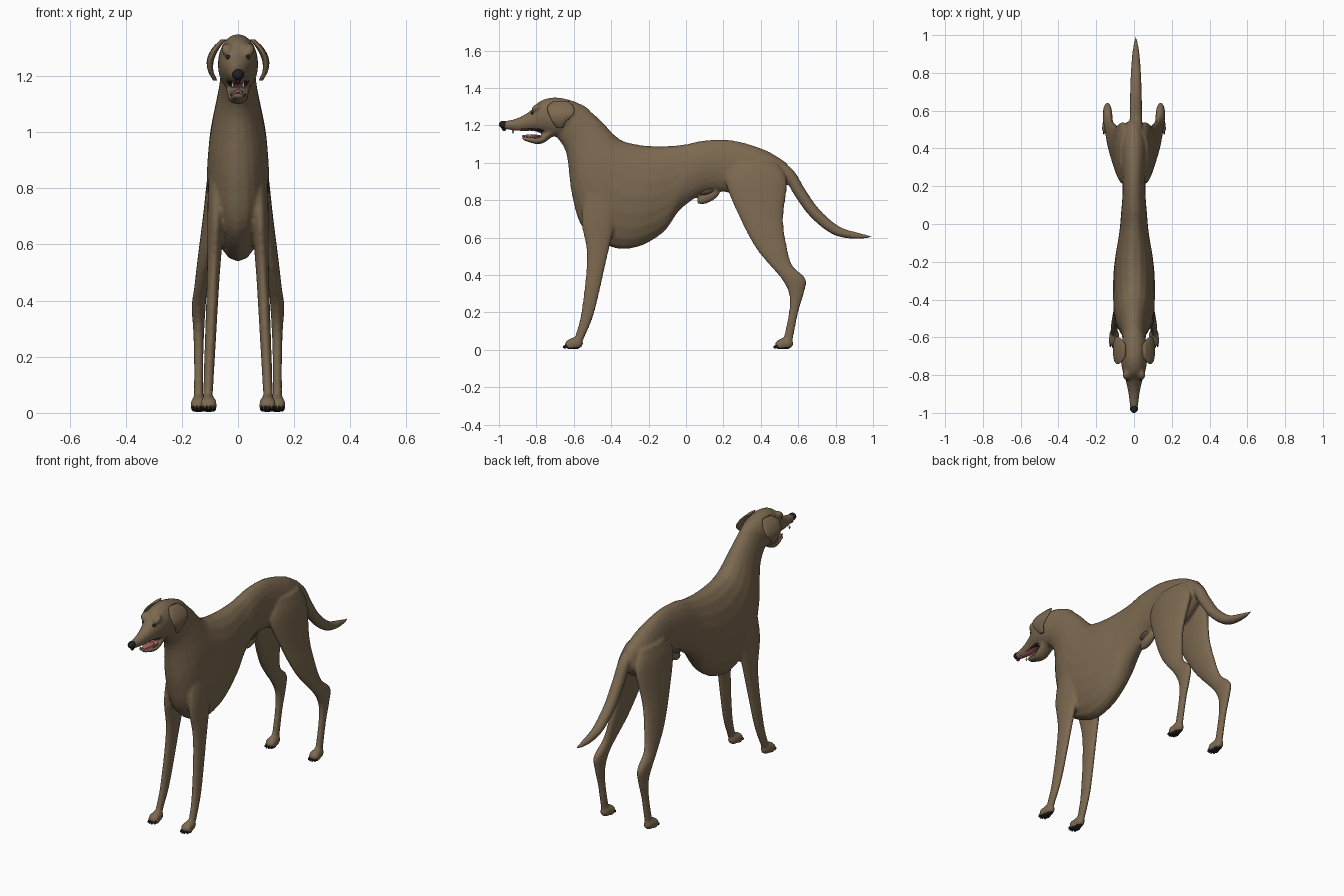
import bpy, bmesh
from math import sin, cos, pi
from mathutils import Vector, Matrix

cube = bpy.data.objects.get("Cube")
if cube:
    bpy.data.objects.remove(cube, do_unlink=True)


def material(name, *rgb):
    mat = bpy.data.materials.new(name)
    mat.use_nodes = True
    mat.diffuse_color = (*rgb, 1)
    shader = mat.node_tree.nodes["Principled BSDF"]
    shader.inputs["Base Color"].default_value = (*rgb, 1)
    shader.inputs["Roughness"].default_value = 0.8
    return mat


coat = material("brown coat", 0.2, 0.14, 0.08)
black = material("black skin", 0.015, 0.015, 0.015)
grey = material("grey skin", 0.08, 0.07, 0.05)
pink = material("pink mouth", 0.45, 0.13, 0.13)
ivory = material("ivory teeth", 0.6, 0.6, 0.5)


def smooth_path(stations, steps=5):
    """Pass a Catmull-Rom spline through the stations."""
    pts = [Vector(s) for s in stations]
    pts = [2 * pts[0] - pts[1]] + pts + [2 * pts[-1] - pts[-2]]
    for before, start, end, after in zip(pts, pts[1:], pts[2:], pts[3:]):
        leave, arrive = (end - before) / 2, (after - start) / 2
        for i in range(steps):
            t = i / steps
            ease = t * t * (3 - 2 * t)
            yield (start.lerp(end, ease) + leave * t * (1 - t) ** 2
                   - arrive * t * t * (1 - t))
    yield pts[-2]


def loft(bm, stations, side=1, sides=20):
    """Skin ovals given by (x, upper y, upper z, lower y, lower z, half width)."""
    angles = [2 * pi * k / sides for k in range(sides)]
    rings = []
    for x, upper_y, upper_z, lower_y, lower_z, width in smooth_path(stations):
        upper = Vector((x * side, upper_y, upper_z))
        lower = Vector((x * side, lower_y, lower_z))
        middle, half = (upper + lower) / 2, (upper - lower) / 2
        rings.append([bm.verts.new(middle + Vector((width * cos(a), 0, 0)) + half * sin(a))
                      for a in angles])
    faces = [bm.faces.new(rings[0]), bm.faces.new(rings[-1])]
    for ring, following in zip(rings, rings[1:]):
        for k in range(sides):
            faces.append(bm.faces.new((ring[k - 1], ring[k], following[k], following[k - 1])))
    bmesh.ops.recalc_face_normals(bm, faces=faces)


def central(rows):
    """Stations on the middle plane."""
    return [(0, *row) for row in rows]


def upright(rows, x_rule, width_rule):
    """Level stations from (z, front y, back y)."""
    return [(x_rule(z), front, z, back, z, width_rule(back - front)) for z, front, back in rows]


def ball(bm, centre, size, tilt=0):
    """Ellipsoid, tilted about the x axis."""
    matrix = (Matrix.Translation(centre) @ Matrix.Rotation(tilt, 4, 'X')
              @ Matrix.Diagonal((*size, 1)))
    bmesh.ops.create_uvsphere(bm, u_segments=20, v_segments=12, radius=1, matrix=matrix)


def finish(name, bm, mat):
    mesh = bpy.data.meshes.new(name)
    bm.to_mesh(mesh)
    bm.free()
    obj = bpy.data.objects.new(name, mesh)
    bpy.context.collection.objects.link(obj)
    mesh.materials.append(mat)
    mesh.polygons.foreach_set("use_smooth", [True] * len(mesh.polygons))
    return obj


# Neck, chest, belly and rump
torso = central([
    (-.55, 1.31, -.7, 1.15, .06), (-.46, 1.23, -.64, 1.05, .07),
    (-.36, 1.13, -.61, .83, .1), (-.27, 1.1, -.55, .65, .11),
    (-.18, 1.09, -.4, .55, .11), (-.1, 1.09, -.26, .55, .1),
    (0, 1.1, -.12, .63, .08), (.1, 1.12, -.02, .76, .07),
    (.25, 1.12, .15, .85, .06), (.42, 1.07, .4, .8, .07),
    (.54, 1, .54, .88, .04)])

# Skull and upper muzzle
skull = central([
    (-.52, 1.29, -.64, 1.17, .05), (-.6, 1.33, -.69, 1.14, .07),
    (-.7, 1.35, -.74, 1.15, .07), (-.78, 1.33, -.78, 1.16, .06),
    (-.83, 1.28, -.82, 1.17, .045), (-.9, 1.24, -.89, 1.17, .03),
    (-.98, 1.22, -.97, 1.18, .02)])
jaw = central([(-.72, 1.2, -.7, 1.15, .045), (-.79, 1.14, -.78, 1.1, .035),
               (-.88, 1.14, -.87, 1.12, .02)])

# Tail follows its middle line and tapers late
tail_line = [(.42, 1.03), (.54, .95), (.61, .84), (.69, .73), (.8, .64), (.91, .61), (1, .605)]
tail = []
for i, (y, z) in enumerate(tail_line):
    t = i / (len(tail_line) - 1)
    radius = .033 * (1 - .9 * t ** 4)
    lean = .5 + t * t
    dy, dz = radius * cos(lean), radius * sin(lean)
    tail.append((.01, y + dy, z + dz, y - dy, z - dz, radius))


# Limbs thin out with their depth and splay towards the ground
def leg_width(depth):
    return .012 + depth / 10


hind_leg = upright([(1, .25, .49), (.9, .21, .54), (.7, .29, .52), (.55, .37, .54),
                    (.45, .45, .57), (.38, .51, .64), (.3, .55, .63), (.2, .55, .6),
                    (.05, .52, .57)],
                   lambda z: .14 - max(0, z - .4) / 6, leg_width)
front_leg = upright([(.9, -.53, -.3), (.7, -.56, -.37), (.5, -.53, -.42),
                     (.2, -.56, -.49), (.05, -.6, -.55)],
                    lambda z: .11 - z / 22, leg_width)

bm = bmesh.new()
for part in (torso, skull, jaw, tail):
    loft(bm, part)
ball(bm, (0, .12, .82), (.024, .07, .03), .5)
claws = bmesh.new()
for side in (1, -1):
    loft(bm, hind_leg, side)
    loft(bm, front_leg, side)
    # Brows
    ball(bm, (.04 * side, -.8, 1.295), (.02, .03, .018), .6)
    for paw_x, paw_y in ((.14, .53), (.105, -.595)):
        ball(bm, (paw_x * side, paw_y, .034), (.027, .045, .032))
        # Four toes, each ending in a claw
        for i in range(4):
            offset = (i - 1.5) / 75
            x, y = paw_x * side + offset, paw_y - .034 + abs(offset) / 2
            ball(bm, (x, y, .027), (.009, .024, .026), .2)
            ball(claws, (x, y - .022, .017), (.005, .011, .008), .5)
body = finish("body", bm, coat)
finish("claws", claws, black)

# Fuse the parts into one smooth skin
remesh = body.modifiers.new("fuse", 'REMESH')
remesh.mode = 'VOXEL'
remesh.voxel_size = .008
relax = body.modifiers.new("relax", 'SMOOTH')
relax.factor = .5
relax.iterations = 4
graph = bpy.context.evaluated_depsgraph_get()
skin = bpy.data.meshes.new_from_object(body.evaluated_get(graph))
body.modifiers.clear()
body.data = skin
skin.materials.clear()
for mat in (coat, black, pink):
    skin.materials.append(mat)

# Black pads under the paws, pink lining and black lips in the mouth
for face in skin.polygons:
    x, y, z = face.center
    up = face.normal.z
    face.use_smooth = True
    face.material_index = 0
    if z < .014:
        face.material_index = 1
    elif y < -.76 and 1.13 < z < 1.185 and abs(up) > .6 and (up < 0) == (z > 1.157):
        face.material_index = 2 if abs(x) < .022 else 1

# Hanging ears and eyes
ear = upright([(1.33, -.71, -.63), (1.3, -.74, -.6), (1.26, -.735, -.6),
               (1.22, -.715, -.64), (1.185, -.69, -.66)],
              lambda z: .1 - 6 * (z - 1.24) ** 2, lambda depth: .006 + depth / 20)
for side, name in ((1, "left"), (-1, "right")):
    bm = bmesh.new()
    loft(bm, ear, side)
    finish(name + "_ear", bm, coat)
    bm = bmesh.new()
    ball(bm, (.033 * side, -.818, 1.268), (.011, .013, .009), .5)
    finish(name + "_eye", bm, black)

# Nose with a dark strip down to the lip
bm = bmesh.new()
ball(bm, (0, -.977, 1.205), (.021, .023, .02))
ball(bm, (0, -.972, 1.188), (.009, .014, .018))
finish("nose", bm, black)

# Tongue resting on the lower jaw
bm = bmesh.new()
ball(bm, (0, -.825, 1.143), (.02, .05, .009))
finish("tongue", bm, pink)

# Teeth along the lower jaw and the upper fangs
bm = bmesh.new()
for side in (1, -1):
    for i in range(5):
        ball(bm, ((.009 + i / 250) * side, -.872 + i / 60, 1.142), (.003, .004, .008))
    ball(bm, (.019 * side, -.925, 1.168), (.004, .005, .011))
finish("teeth", bm, ivory)

# Dark skin patch under the belly
bm = bmesh.new()
ball(bm, (0, .11, .848), (.032, .05, .022), .25)
finish("belly_patch", bm, grey)
